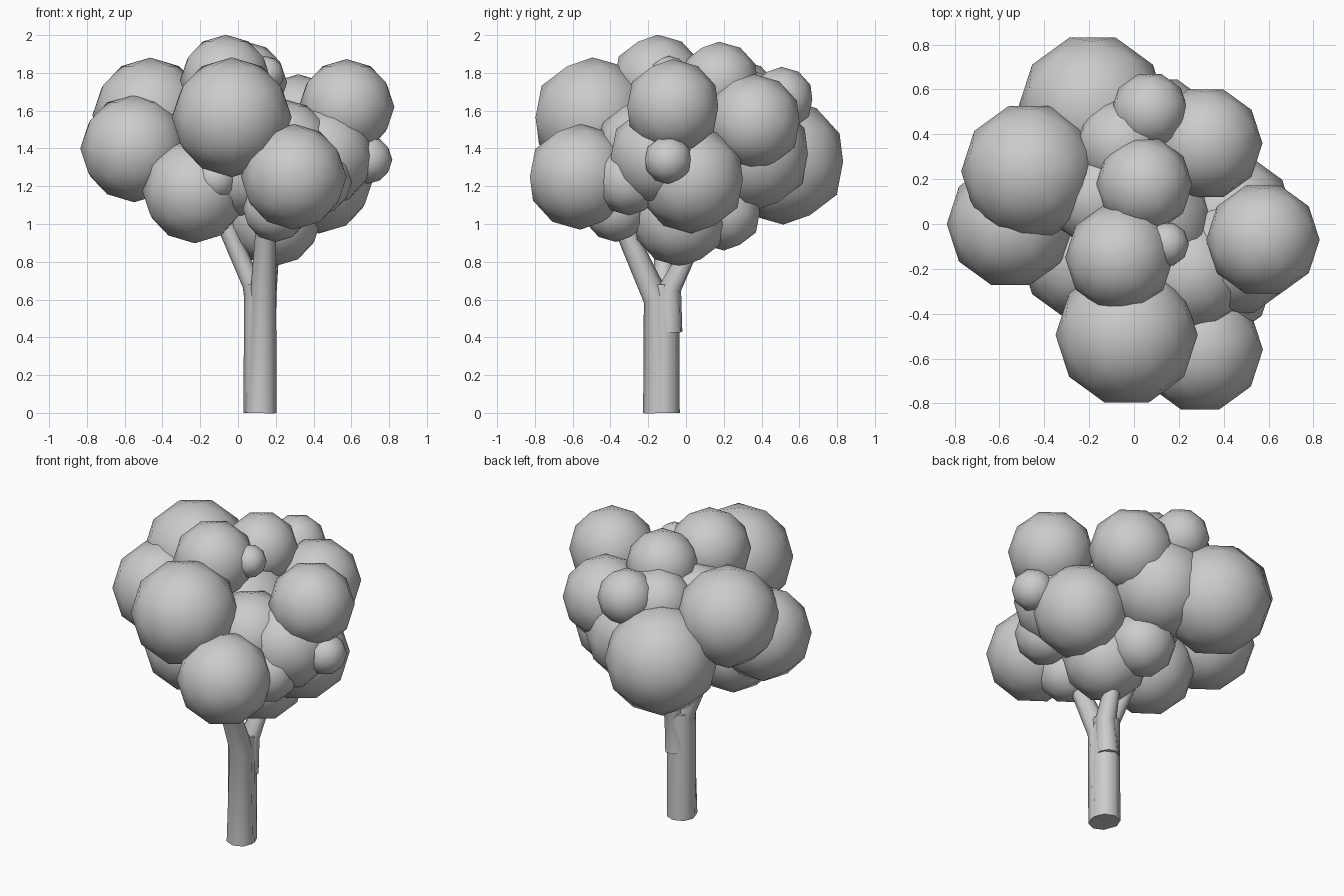
import bpy

# Foliage clumps: x, y, z, radius
outer = [
    (-.033, -.495, 1.565, .317), (-.465, .235, 1.575, .306), (-.55, .0, 1.40, .285),
    (-.185, .515, 1.33, .333), (.295, -.56, 1.25, .28), (-.23, -.15, 1.175, .277),
    (.19, -.03, 1.03, .255), (.43, .03, 1.235, .285), (.45, -.14, 1.36, .27),
    (.575, -.07, 1.62, .253), (.045, .175, 1.75, .215), (-.065, -.15, 1.76, .242),
    (.32, .36, 1.54, .253), (.07, .505, 1.66, .172), (.10, .36, 1.37, .30),
]
small = [
    (.69, -.095, 1.34, .127), (.145, -.09, 1.79, .10), (.42, -.30, 1.23, .185),
    (.11, .20, 1.06, .20), (.20, -.37, 1.08, .175), (-.12, -.30, 1.24, .12),
]
inner = [
    (-.05, .35, 1.60, .21), (-.15, .12, 1.55, .23), (.03, .0, 1.40, .33),
    (.25, -.22, 1.40, .26), (.02, -.15, 1.27, .24),
]


def clump(name, x, y, z, r):
    bpy.ops.mesh.primitive_ico_sphere_add(subdivisions=2, radius=r, location=(x, y, z),
                                          rotation=(0, 0, 0.314))
    bpy.context.object.name = name
    bpy.ops.object.shade_smooth()


def limb(name, points):
    """Eight-sided smooth tube through (x, y, z, radius) points."""
    cu = bpy.data.curves.new(name, 'CURVE')
    cu.dimensions = '3D'
    cu.bevel_depth = 1
    cu.bevel_resolution = 2
    cu.use_fill_caps = True
    sp = cu.splines.new('POLY')
    sp.points.add(len(points) - 1)
    for p, (x, y, z, r) in zip(sp.points, points):
        p.co = (x, y, z, 1)
        p.radius = r
    ob = bpy.data.objects.new(name, cu)
    bpy.context.collection.objects.link(ob)
    bpy.ops.object.select_all(action='DESELECT')
    ob.select_set(True)
    bpy.context.view_layer.objects.active = ob
    bpy.ops.object.convert(target='MESH')
    bpy.ops.object.shade_smooth_by_angle(angle=1.0)


# Crown
for label, group in (("outer_foliage", outer), ("small_foliage", small), ("inner_foliage", inner)):
    for i, c in enumerate(group):
        clump(f"{label}_{i + 1}", *c)

# Trunk and branches
limb("trunk", [(.117, -.12, 0, .087), (.115, -.12, .68, .084)])
limb("front_branch", [(.12, -.143, 0, .084), (.132, -.155, .6, .07), (.15, -.36, 1.05, .05)])
limb("left_branch", [(.10, -.12, .55, .06), (.075, -.12, .68, .052), (-.09, -.12, 1.05, .045)])
limb("back_branch", [(.13, -.088, .43, .07), (.145, -.085, .66, .062), (.18, .04, .9, .042)])
